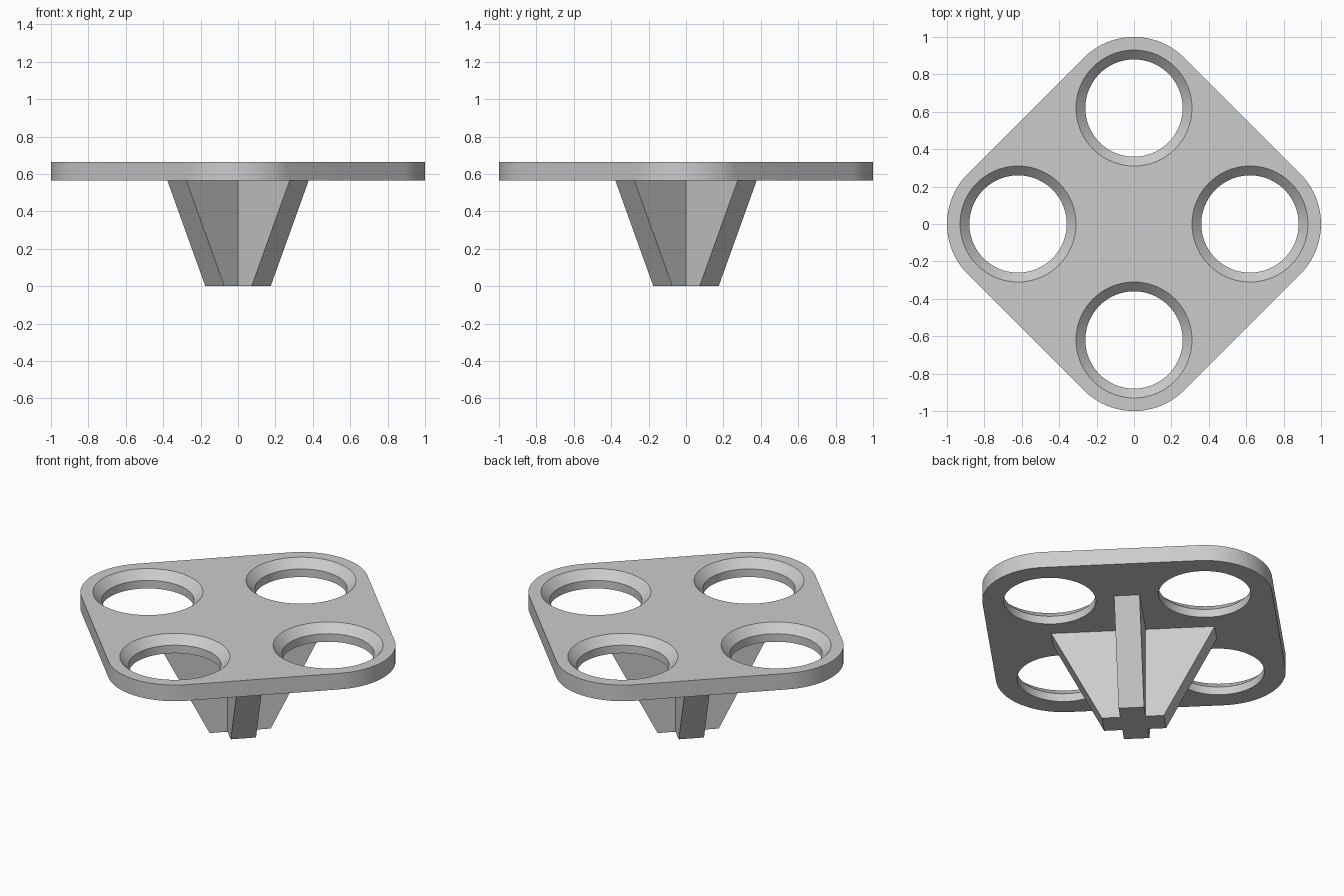
import bpy, bmesh
from math import cos, sin, pi, radians, sqrt

cube = bpy.data.objects.get("Cube")
if cube:
    bpy.data.objects.remove(cube, do_unlink=True)

Z_LOW, Z_TOP = 0.565, 0.665      # plate underside and top
REACH = 0.62                     # hole and corner centres
CORNER_R = 0.38
HOLE_R, RIM_R = 0.26, 0.31
CHAMFER = RIM_R - HOLE_R
ARM_W = 0.144
ARM_LOW, ARM_HIGH = 0.175, 0.4625

grey = bpy.data.materials.new("light_grey")
grey.use_nodes = True
colour = (0.6, 0.6, 0.6, 1)
grey.diffuse_color = colour
grey.node_tree.nodes["Principled BSDF"].inputs["Base Color"].default_value = colour


def loft(bm, rings):
    """Join equal-length closed rings of points and cap both ends."""
    loops = [[bm.verts.new(p) for p in ring] for ring in rings]
    n = len(loops[0])
    for a, b in zip(loops, loops[1:]):
        for i in range(n):
            j = (i + 1) % n
            bm.faces.new((a[i], a[j], b[j], b[i]))
    bm.faces.new(loops[0][::-1])
    bm.faces.new(loops[-1])


def make_object(name, bm):
    bmesh.ops.recalc_face_normals(bm, faces=bm.faces[:])
    mesh = bpy.data.meshes.new(name)
    bm.to_mesh(mesh)
    bm.free()
    mesh.materials.append(grey)
    obj = bpy.data.objects.new(name, mesh)
    bpy.context.collection.objects.link(obj)
    return obj


def circle(cx, cy, r, z, n=96):
    return [(cx + r * cos(2 * pi * i / n), cy + r * sin(2 * pi * i / n), z)
            for i in range(n)]


def diamond(z, steps=24):
    """Diamond outline with a round corner on each axis."""
    points = []
    for k in range(4):
        mid = k * pi / 2
        for i in range(steps + 1):
            a = mid - pi / 4 + i / steps * pi / 2
            points.append((REACH * cos(mid) + CORNER_R * cos(a),
                           REACH * sin(mid) + CORNER_R * sin(a), z))
    return points


# Rounded plate
bm = bmesh.new()
loft(bm, [diamond(Z_LOW), diamond(Z_TOP)])
plate = make_object("plate", bm)

# Four countersunk holes
bm = bmesh.new()
for k in range(4):
    cx, cy = REACH * cos(k * pi / 2), REACH * sin(k * pi / 2)
    loft(bm, [circle(cx, cy, HOLE_R, Z_LOW - CHAMFER),
              circle(cx, cy, HOLE_R, Z_TOP - CHAMFER),
              circle(cx, cy, RIM_R + CHAMFER / 2, Z_TOP + CHAMFER / 2)])
cutter = make_object("hole_cutter", bm)
cutter.hide_render = True

cut = plate.modifiers.new("holes", "BOOLEAN")
cut.operation = "DIFFERENCE"
cut.solver = "EXACT"
cut.object = cutter
bpy.ops.object.select_all(action="DESELECT")
plate.select_set(True)
bpy.context.view_layer.objects.active = plate
bpy.ops.object.modifier_apply(modifier=cut.name)
bpy.data.objects.remove(cutter, do_unlink=True)
bpy.ops.object.shade_smooth_by_angle(angle=radians(30))


def cross(length, z):
    """Cross-shaped section whose arms point along the diagonals."""
    h = ARM_W / 2
    points = []
    for k in range(4):
        a = pi / 4 + k * pi / 2
        for u, v in ((length, -h), (length, h), (h, h)):
            points.append((u * cos(a) - v * sin(a), u * sin(a) + v * cos(a), z))
    return points


# Tapered cross-shaped foot
bm = bmesh.new()
loft(bm, [cross(ARM_LOW, 0), cross(ARM_HIGH, Z_LOW)])
make_object("cross_foot", bm)
